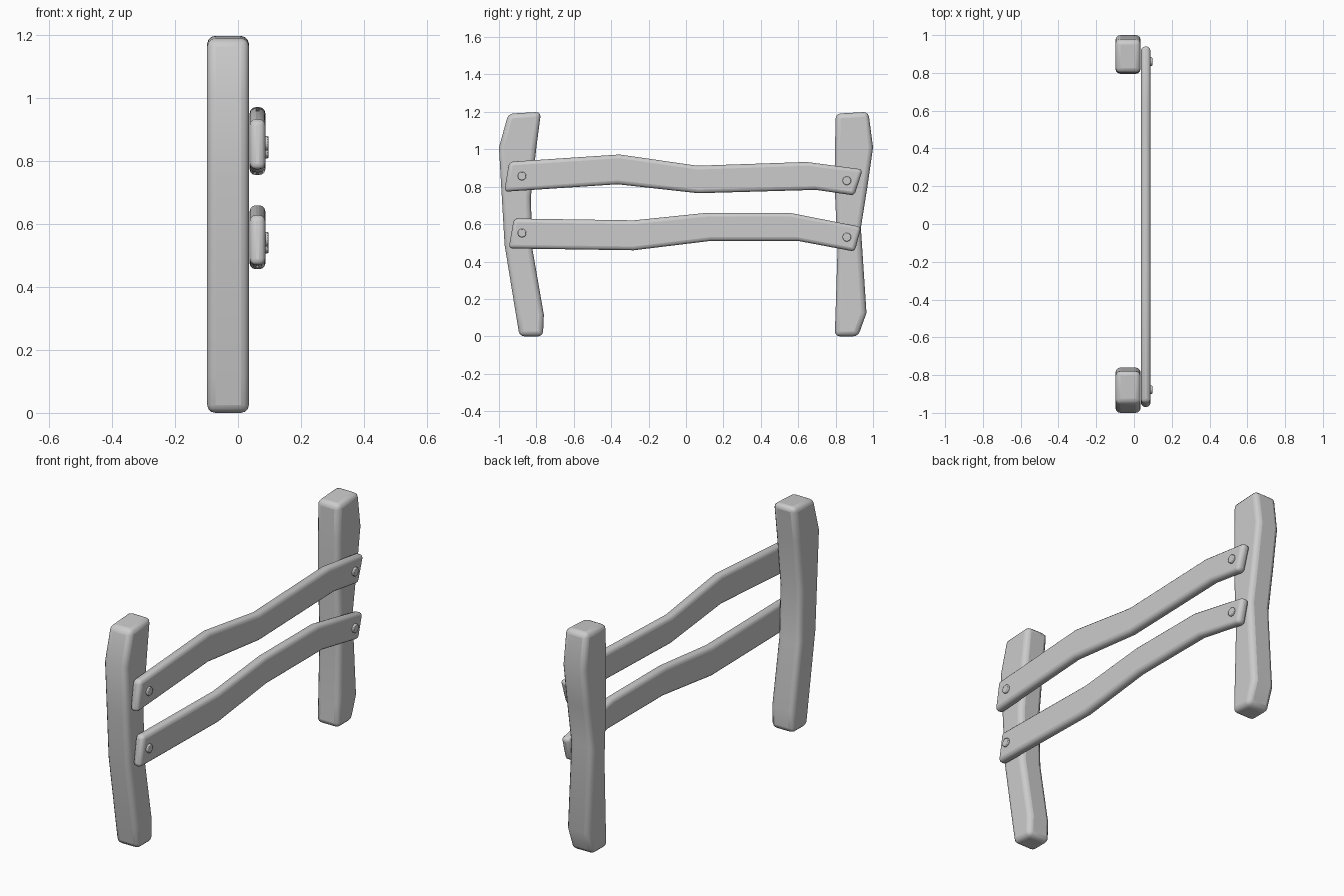
import bpy, bmesh, math
from mathutils import Matrix

if "Cube" in bpy.data.objects:
    bpy.data.objects.remove(bpy.data.objects["Cube"])


def finish(obj, bevel, segments):
    m = obj.modifiers.new("Rounded edges", 'BEVEL')
    m.width = bevel
    m.segments = segments
    m.limit_method = 'ANGLE'
    m.angle_limit = math.radians(40)
    bpy.ops.object.select_all(action='DESELECT')
    bpy.context.view_layer.objects.active = obj
    obj.select_set(True)
    bpy.ops.object.shade_smooth_by_angle(angle=math.radians(35))


def add_object(name, bm):
    bmesh.ops.recalc_face_normals(bm, faces=bm.faces)
    mesh = bpy.data.meshes.new(name)
    bm.to_mesh(mesh)
    bm.free()
    obj = bpy.data.objects.new(name, mesh)
    bpy.context.collection.objects.link(obj)
    return obj


def plank(name, side_a, side_b, x0, x1, bevel, segments=3):
    """Crooked plank: two matching (y, z) edges, lofted between x0 and x1."""
    bm = bmesh.new()
    rings = []
    for a, b in zip(side_a, side_b):
        corners = [(x0, *a), (x1, *a), (x1, *b), (x0, *b)]
        rings.append([bm.verts.new(c) for c in corners])
    for r, s in zip(rings, rings[1:]):
        for i in range(4):
            j = (i + 1) % 4
            bm.faces.new((r[i], r[j], s[j], s[i]))
    bm.faces.new(rings[0])
    bm.faces.new(rings[-1])
    finish(add_object(name, bm), bevel, segments)


# Posts
plank("left_post",
      [(-0.89, 0), (-0.91, 0.12), (-0.97, 0.49), (-0.985, 0.75), (-1.0, 1.01), (-0.95, 1.19)],
      [(-0.765, 0), (-0.76, 0.115), (-0.82, 0.46), (-0.83, 0.74), (-0.80, 1.01), (-0.775, 1.2)],
      -0.098, 0.035, 0.026)
plank("right_post",
      [(0.795, 0), (0.80, 0.14), (0.81, 0.46), (0.795, 0.80), (0.797, 1.01), (0.80, 1.19)],
      [(0.92, 0), (0.965, 0.125), (0.935, 0.58), (0.97, 0.80), (1.0, 1.01), (0.975, 1.2)],
      -0.098, 0.035, 0.026)

# Rails
plank("upper_rail",
      [(-0.945, 0.933), (-0.355, 0.972), (0.06, 0.912), (0.645, 0.932), (0.945, 0.892)],
      [(-0.972, 0.773), (-0.365, 0.813), (0.065, 0.765), (0.695, 0.783), (0.90, 0.753)],
      0.037, 0.087, 0.02)
plank("lower_rail",
      [(-0.92, 0.63), (-0.28, 0.62), (0.11, 0.66), (0.555, 0.66), (0.937, 0.585)],
      [(-0.948, 0.47), (-0.28, 0.46), (0.13, 0.51), (0.60, 0.51), (0.902, 0.453)],
      0.037, 0.087, 0.02)

# Bolts
bolts = {"upper_left": (-0.877, 0.857), "lower_left": (-0.877, 0.552),
         "upper_right": (0.86, 0.832), "lower_right": (0.86, 0.53)}
for name, (y, z) in bolts.items():
    bm = bmesh.new()
    bmesh.ops.create_cone(
        bm, cap_ends=True, segments=16, radius1=0.023, radius2=0.023, depth=0.03,
        matrix=Matrix.Translation((0.082, y, z)) @ Matrix.Rotation(math.pi / 2, 4, 'Y'))
    finish(add_object(name + "_bolt", bm), 0.004, 2)
